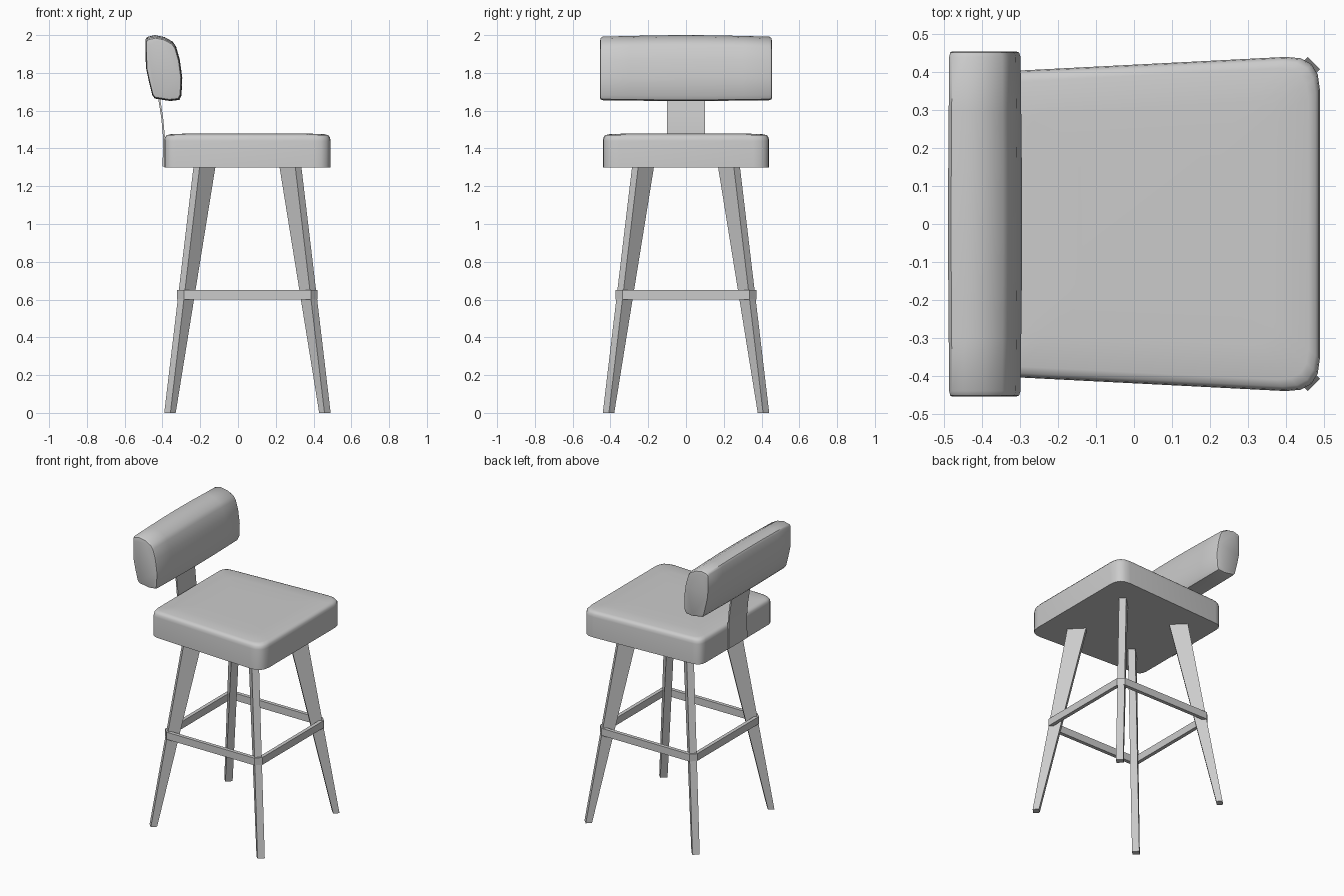
import bpy, bmesh, math
from mathutils import Vector

cube = bpy.data.objects.get("Cube")
if cube:
    bpy.data.objects.remove(cube, do_unlink=True)

grey = bpy.data.materials.new("plain grey")
grey.use_nodes = True
grey.diffuse_color = (0.6, 0.6, 0.6, 1)
grey.node_tree.nodes["Principled BSDF"].inputs["Base Color"].default_value = (0.6, 0.6, 0.6, 1)

CX = 0.05  # middle of the seat and legs


def loft(name, rings, closed=False, smooth=None):
    """Skin equal-length point rings; cap the ends, or join last to first."""
    bm = bmesh.new()
    loops = [[bm.verts.new(p) for p in ring] for ring in rings]
    n = len(loops[0])
    pairs = list(zip(loops, loops[1:]))
    if closed:
        pairs.append((loops[-1], loops[0]))
    else:
        bm.faces.new(loops[0])
        bm.faces.new(loops[-1])
    for a, b in pairs:
        for i in range(n):
            j = (i + 1) % n
            bm.faces.new((a[i], a[j], b[j], b[i]))
    bmesh.ops.recalc_face_normals(bm, faces=bm.faces)
    mesh = bpy.data.meshes.new(name)
    bm.to_mesh(mesh)
    bm.free()
    mesh.materials.append(grey)
    obj = bpy.data.objects.new(name, mesh)
    bpy.context.collection.objects.link(obj)
    if smooth:
        bpy.ops.object.select_all(action='DESELECT')
        obj.select_set(True)
        bpy.context.view_layer.objects.active = obj
        bpy.ops.object.shade_smooth_by_angle(angle=math.radians(smooth))
    return obj


def rounded(corners, steps=4):
    """Outline with each (x, y, radius) corner replaced by a soft curve."""
    pts = []
    for i, (x, y, r) in enumerate(corners):
        c = Vector((x, y))
        before = Vector(corners[i - 1][:2])
        after = Vector(corners[(i + 1) % len(corners)][:2])
        a = c + (before - c).normalized() * r
        b = c + (after - c).normalized() * r
        for k in range(steps + 1):
            t = k / steps
            pts.append(a * (1 - t) ** 2 + c * 2 * t * (1 - t) + b * t * t)
    return pts


# Seat cushion: rounded trapezoid with a softened, slightly domed top
outline = rounded([(0.49, -0.445, 0.09), (0.49, 0.445, 0.09),
                   (-0.39, 0.40, 0.06), (-0.39, -0.40, 0.06)])
layers = [(1.30, 0), (1.44, 0), (1.458, 0.003), (1.47, 0.012),
          (1.475, 0.03), (1.479, 0.12), (1.48, 0.25)]
loft("seat_cushion",
     [[(CX + (p.x - CX) * (1 - d / 0.44), p.y * (1 - d / 0.44), z) for p in outline]
      for z, d in layers], smooth=40)

# Backrest pad: side profile swept across, bulging a little in the middle
profile = [(-0.482, 1.99), (-0.44, 2.0), (-0.39, 1.99), (-0.345, 1.965), (-0.328, 1.94),
           (-0.308, 1.87), (-0.295, 1.775), (-0.299, 1.68), (-0.31, 1.657), (-0.36, 1.651),
           (-0.44, 1.664), (-0.453, 1.68), (-0.473, 1.76), (-0.488, 1.83), (-0.49, 1.978)]
pad_rings = []
for y, s in [(-0.455, 0.86), (-0.452, 0.93), (-0.44, 0.965), (-0.3, 0.98), (-0.15, 0.995), (0, 1),
             (0.15, 0.995), (0.3, 0.98), (0.44, 0.965), (0.452, 0.93), (0.455, 0.86)]:
    pad_rings.append([(-0.41 + (x + 0.41) * s, y, 1.77 + (z - 1.77) * s) for x, z in profile])
loft("backrest_pad", pad_rings, smooth=40)

# Back support: thin bent strip from the seat into the pad
strip = [(-0.394, 1.305), (-0.392, 1.46), (-0.401, 1.56), (-0.415, 1.65), (-0.428, 1.72)]
loft("back_support",
     [[(x - 0.005, -0.10, z), (x + 0.005, -0.10, z),
       (x + 0.005, 0.10, z), (x - 0.005, 0.10, z)] for x, z in strip], smooth=30)

# Legs: tapered bars splayed out along the diagonals
for side, sy in (("right", -1), ("left", 1)):
    for end, sx in (("front", 1), ("rear", -1)):
        out = Vector((sx, sy, 0)).normalized()
        across = Vector((-out.y, out.x, 0)) * 0.023
        rings = []
        for z, r_in, r_out in ((0, 0.56, 0.60), (1.302, 0.263, 0.381)):
            base = Vector((CX, 0, z))
            rings.append([base + out * r_in - across, base + out * r_out - across,
                          base + out * r_out + across, base + out * r_in + across])
        loft(f"{end}_{side}_leg", rings)


# Footrest: square frame with cut corners wrapping the legs
def octagon(h, c, z):
    k = h - c
    return [(CX + x, y, z) for x, y in ((h, -k), (h, k), (k, h), (-k, h),
                                        (-h, k), (-h, -k), (-k, -h), (k, -h))]


loft("footrest_frame", [octagon(0.372, 0.036, 0.60), octagon(0.372, 0.036, 0.65),
                        octagon(0.347, 0.022, 0.65), octagon(0.347, 0.022, 0.60)], closed=True)
